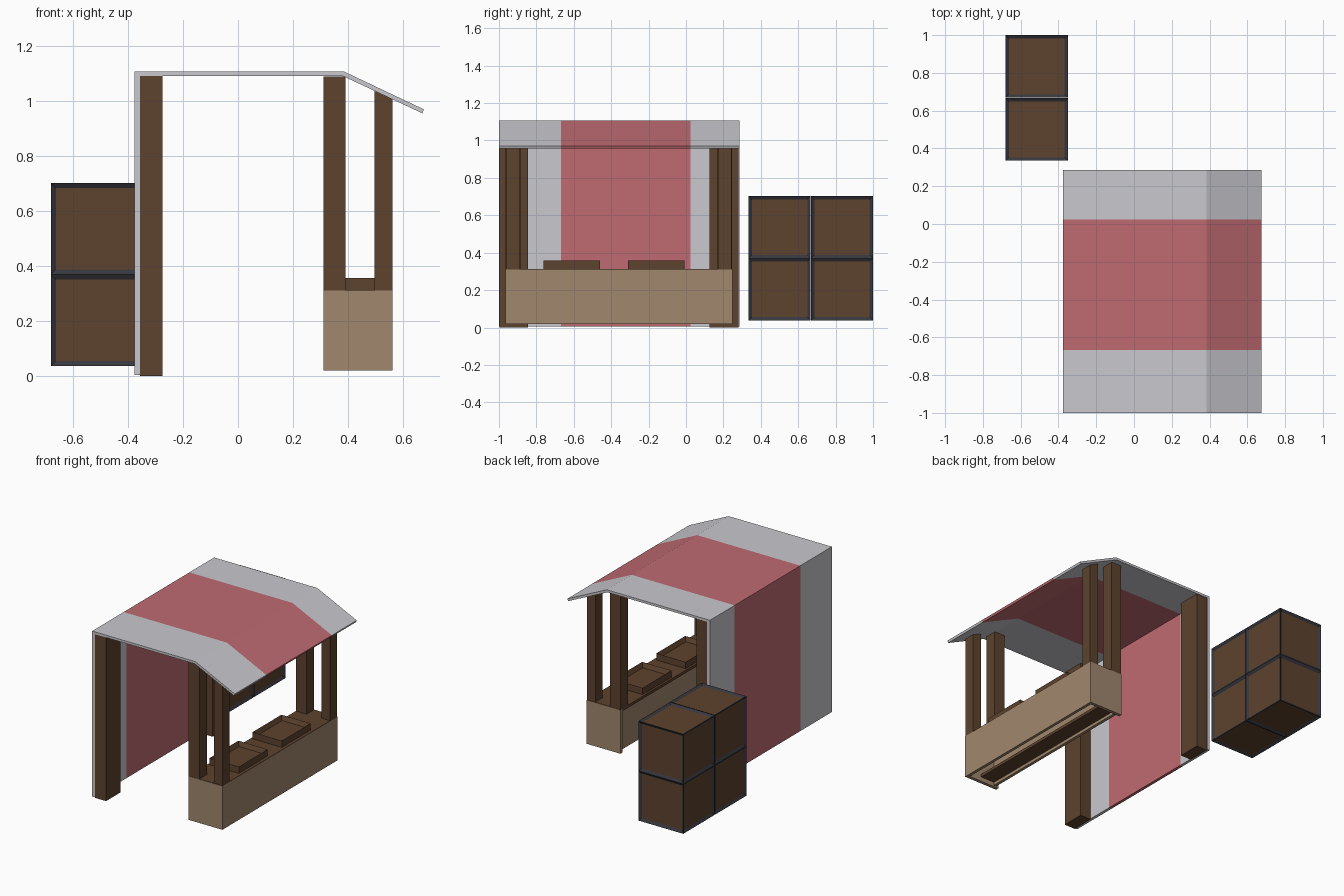
import bpy, bmesh

if "Cube" in bpy.data.objects:
    bpy.data.objects.remove(bpy.data.objects["Cube"])


def mat(name, rgb):
    m = bpy.data.materials.new(name)
    lin = [c / 12.92 if c <= 0.04045 else ((c + 0.055) / 1.055) ** 2.4 for c in rgb]
    m.diffuse_color = (*lin, 1)
    m.use_nodes = True
    m.node_tree.nodes["Principled BSDF"].inputs["Base Color"].default_value = m.diffuse_color
    return m


WOOD = mat("dark wood", (0.365, 0.26, 0.18))
TAN = mat("tan wood", (0.63, 0.53, 0.43))
GREY = mat("pale cloth", (0.79, 0.785, 0.805))
RED = mat("red cloth", (0.75, 0.42, 0.445))
IRON = mat("crate frame", (0.215, 0.215, 0.245))


def finish(bm, name, mats):
    bmesh.ops.recalc_face_normals(bm, faces=bm.faces[:])
    me = bpy.data.meshes.new(name)
    bm.to_mesh(me)
    bm.free()
    for m in mats:
        me.materials.append(m)
    ob = bpy.data.objects.new(name, me)
    bpy.context.collection.objects.link(ob)
    return ob


def box_bm(x, y, z):
    bm = bmesh.new()
    bmesh.ops.create_cube(bm, size=1)
    for v in bm.verts:
        v.co = [(r[0] + r[1]) / 2 + c * (r[1] - r[0]) for c, r in zip(v.co, (x, y, z))]
    return bm


def box(name, x, y, z, m):
    return finish(box_bm(x, y, z), name, [m])


# Striped canopy: bent cloth profile swept through the stripe edges
profile = [(-0.376, 0.005), (-0.376, 1.108), (0.385, 1.108), (0.676, 0.97),
           (0.67, 0.956), (0.38, 1.092), (-0.356, 1.092), (-0.356, 0.005)]
n = len(profile)
bm = bmesh.new()
rings = [[bm.verts.new((x, y, z)) for x, z in profile] for y in (-1.0, -0.668, 0.024, 0.285)]
for s in range(3):
    for i in range(n):
        j = (i + 1) % n
        f = bm.faces.new((rings[s][i], rings[s][j], rings[s + 1][j], rings[s + 1][i]))
        f.material_index = 1 if s == 1 else 0
for r in (rings[0], rings[-1]):
    for i in range(3):
        bm.faces.new((r[i], r[i + 1], r[n - 2 - i], r[n - 1 - i]))
finish(bm, "striped_canopy", [GREY, RED])

# Posts: broad back planks, inner front posts, outer posts cut to the roof slope
MID = -0.359
for side, label in ((-1, "near"), (1, "far")):
    def span(a, b):
        return sorted((MID + side * a, MID + side * b))
    box("back_post_" + label, (-0.356, -0.275), span(0.485, 0.639), (0, 1.092), WOOD)
    box("inner_front_post_" + label, (0.31, 0.39), span(0.525, 0.605), (0.31, 1.09), WOOD)
    bm = box_bm((0.497, 0.561), span(0.53, 0.603), (0.31, 1.037))
    for v in bm.verts:
        if v.co.z > 1 and v.co.x > 0.53:
            v.co.z = 1.007
    finish(bm, "outer_front_post_" + label, [WOOD])
    # Counter end panel
    box("counter_end_" + label, (0.31, 0.561), span(0.585, 0.607), (0.02, 0.311), TAN)

# Counter: hollow body, top board and low shelf
Y = (-0.945, 0.227)
box("counter_front", (0.541, 0.561), (-0.966, 0.248), (0.02, 0.311), TAN)
box("counter_back", (0.325, 0.345), Y, (0.03, 0.3), TAN)
box("counter_top", (0.311, 0.56), (-0.964, 0.246), (0.295, 0.313), WOOD)
box("counter_shelf", (0.345, 0.45), Y, (0.05, 0.07), WOOD)

# Open display trays
for k, y0 in enumerate((-0.763, -0.31)):
    bm = box_bm((0.325, 0.54), (y0, y0 + 0.303), (0.312, 0.358))
    top = [f for f in bm.faces if f.normal.z > 0.9]
    bm.normal_update()
    top = [f for f in bm.faces if f.normal.z > 0.9]
    bmesh.ops.inset_region(bm, faces=top, thickness=0.02)
    for v in {v for f in top for v in f.verts}:
        v.co.z -= 0.03
    finish(bm, f"display_tray_{k + 1}", [WOOD])

# Stacked crates with recessed wooden panels on each side
for row, y0 in enumerate((0.335, 0.669)):
    for level, z0 in enumerate((0.038, 0.37)):
        bm = box_bm((-0.68, -0.349), (y0, y0 + 0.331), (z0, z0 + 0.332))
        bm.normal_update()
        panels = bm.faces[:]
        bmesh.ops.inset_individual(bm, faces=panels, thickness=0.025, depth=-0.01)
        for f in panels:
            f.material_index = 1
        finish(bm, f"crate_{row + 1}_{level + 1}", [IRON, WOOD])
